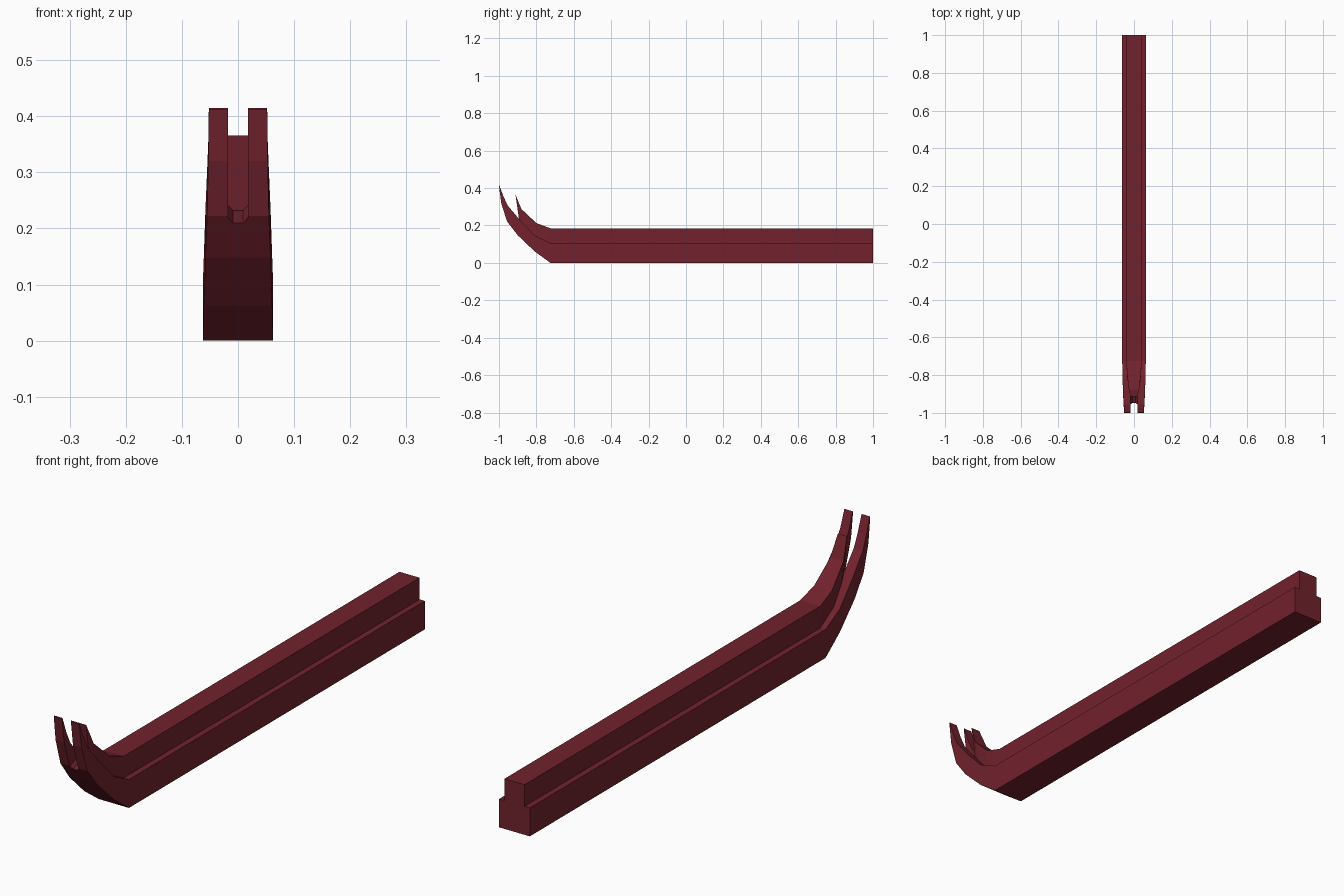
import bpy, bmesh

cube = bpy.data.objects.get("Cube")
if cube:
    bpy.data.objects.remove(cube)

COLOUR = (0.168, 0.016, 0.026, 1.0)
red = bpy.data.materials.new("dark red paint")
red.use_nodes = True
red.diffuse_color = COLOUR
red.node_tree.nodes["Principled BSDF"].inputs["Base Color"].default_value = COLOUR


def loft(name, sections):
    """Skin matching rings of points and cap both ends."""
    bm = bmesh.new()
    rings = [[bm.verts.new(p) for p in s] for s in sections]
    n = len(rings[0])
    for a, b in zip(rings, rings[1:]):
        for i in range(n):
            j = (i + 1) % n
            bm.faces.new((a[i], a[j], b[j], b[i]))
    bm.faces.new(rings[0])
    bm.faces.new(rings[-1])
    bmesh.ops.recalc_face_normals(bm, faces=bm.faces)
    mesh = bpy.data.meshes.new(name)
    bm.to_mesh(mesh)
    bm.free()
    mesh.materials.append(red)
    obj = bpy.data.objects.new(name, mesh)
    bpy.context.collection.objects.link(obj)
    return obj


def bar(name, stations):
    """Four-sided bar: each station gives half width, lower and upper (y, z)."""
    return loft(name, [[(-w, *lo), (w, *lo), (w, *hi), (-w, *hi)]
                       for w, lo, hi in stations])


# Wide lower bar, curling up and thinning to a wedge at the front
lower_bar = bar("lower_bar", [
    (.0625, (1, 0), (1, .105)),
    (.0625, (-.725, 0), (-.725, .105)),
    (.061, (-.81, .062), (-.81, .148)),
    (.058, (-.9, .148), (-.893, .235)),
    (.055, (-.957, .222), (-.952, .305)),
    (.053, (-.988, .32), (-.976, .355)),
    (.052, (-1, .412), (-.998, .415)),
])

# Narrow top rail, sunk slightly into the lower bar, ending in a point
top_rail = bar("top_rail", [
    (.041, (1, .095), (1, .185)),
    (.041, (-.725, .095), (-.725, .185)),
    (.036, (-.81, .138), (-.8, .213)),
    (.027, (-.87, .205), (-.88, .288)),
    (.0185, (-.893, .233), (-.912, .366)),
])

# Slot that splits the front into two prongs, with a chamfered sloping floor
profile = [(-.018, .6), (-.018, .222), (-.009, .21), (.009, .21), (.018, .222), (.018, .6)]
slot_cutter = loft("slot_cutter", [
    [(x, y, z + (y + .947) * .4) for x, z in profile] for y in (-1.1, -.84)])
slot_cutter.hide_render = True

cut = lower_bar.modifiers.new("slot", 'BOOLEAN')
cut.operation = 'DIFFERENCE'
cut.solver = 'EXACT'
cut.object = slot_cutter
bpy.context.view_layer.objects.active = lower_bar
bpy.ops.object.modifier_apply(modifier=cut.name)
bpy.data.objects.remove(slot_cutter)
